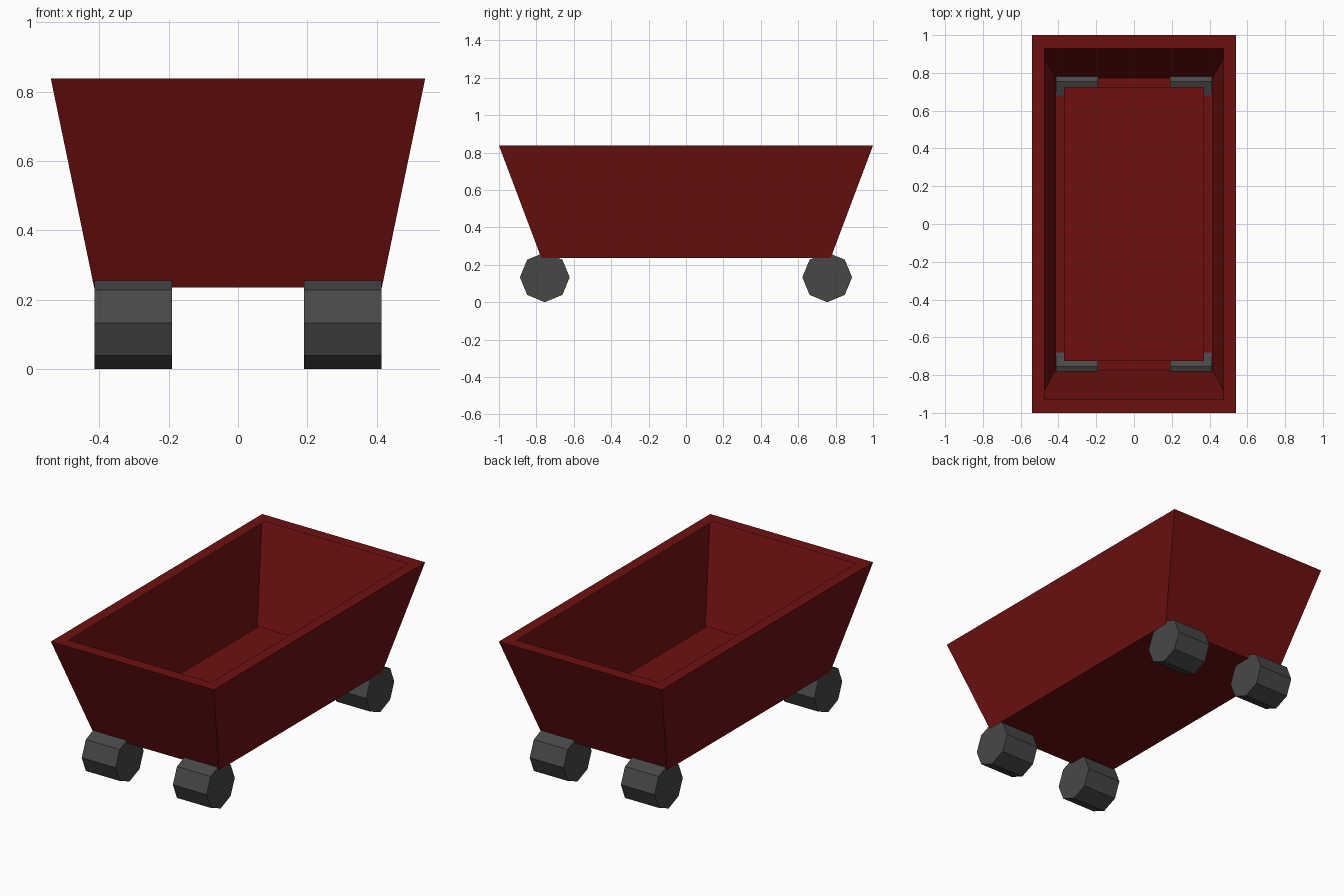
import bpy
import bmesh
from math import radians
from mathutils import Matrix

default = bpy.data.objects.get("Cube")
if default:
    bpy.data.objects.remove(default, do_unlink=True)


def make_material(name, rgb):
    mat = bpy.data.materials.new(name)
    mat.use_nodes = True
    color = (*rgb, 1.0)
    mat.diffuse_color = color
    bsdf = mat.node_tree.nodes["Principled BSDF"]
    bsdf.inputs["Base Color"].default_value = color
    bsdf.inputs["Roughness"].default_value = 0.8
    return mat


def make_object(name, bm, mat):
    mesh = bpy.data.meshes.new(name)
    bm.to_mesh(mesh)
    bm.free()
    mesh.materials.append(mat)
    obj = bpy.data.objects.new(name, mesh)
    bpy.context.collection.objects.link(obj)
    return obj


def loop(bm, hx, hy, z):
    """Rectangle of four vertices at height z."""
    return [bm.verts.new((sx * hx, sy * hy, z))
            for sx, sy in ((-1, -1), (1, -1), (1, 1), (-1, 1))]


def bridge(bm, low, high):
    for i in range(4):
        j = (i + 1) % 4
        bm.faces.new((low[i], low[j], high[j], high[i]))


red = make_material("dark red paint", (0.155, 0.005, 0.005))
grey = make_material("dark grey rubber", (0.064, 0.064, 0.064))

# Flared thin-walled tub with a flat rim turned inward
bm = bmesh.new()
bottom = loop(bm, 0.415, 0.773, 0.235)
top = loop(bm, 0.54, 1.0, 0.838)
rim = loop(bm, 0.473, 0.93, 0.838)
bm.faces.new(bottom[::-1])
bridge(bm, bottom, top)
bridge(bm, top, rim)
make_object("cart_tub", bm, red)

# Raised floor panel inside the tub
bm = bmesh.new()
panel_low = loop(bm, 0.37, 0.725, 0.24)
panel_high = loop(bm, 0.37, 0.725, 0.315)
bm.faces.new(panel_low[::-1])
bridge(bm, panel_low, panel_high)
bm.faces.new(panel_high)
make_object("floor_panel", bm, red)

# Four wide eight-sided wheels under the corners
for end, y in (("front", -0.755), ("back", 0.755)):
    for side, x in (("left", 0.302), ("right", -0.302)):
        bm = bmesh.new()
        bmesh.ops.create_cone(
            bm, cap_ends=True, segments=8, radius1=0.133, radius2=0.133,
            depth=0.224, matrix=Matrix.Rotation(radians(90), 4, "Y"))
        wheel = make_object(f"{end}_{side}_wheel", bm, grey)
        wheel.location = (x, y, 0.133)
